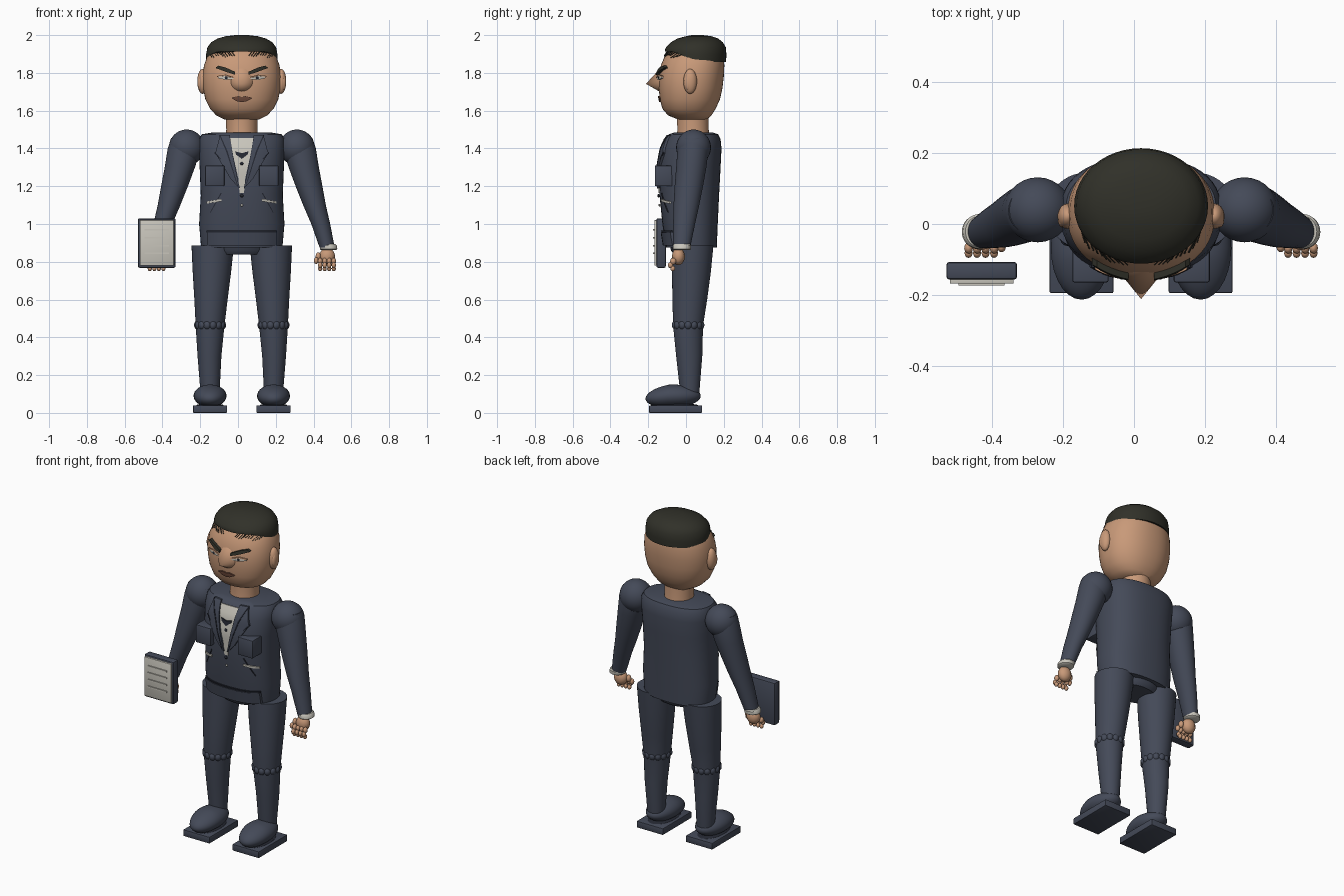
import bpy, bmesh, math, random
from mathutils import Vector, Matrix

if "Cube" in bpy.data.objects:
    bpy.data.objects.remove(bpy.data.objects["Cube"])

random.seed(4)
C = 0.02  # body centre line in x


def mat(name, r, g, b):
    m = bpy.data.materials.new(name)
    m.diffuse_color = (r, g, b, 1)
    m.use_nodes = True
    m.node_tree.nodes["Principled BSDF"].inputs["Base Color"].default_value = m.diffuse_color
    return m


NAVY = mat("navy_cloth", 0.058, 0.068, 0.098)
DARK = mat("dark_trim", 0.018, 0.021, 0.032)
SKIN = mat("skin", 0.58, 0.32, 0.19)
HAIR = mat("dark_hair", 0.03, 0.03, 0.022)
LIGHT = mat("off_white", 0.58, 0.56, 0.50)
LIP = mat("lip_brown", 0.16, 0.07, 0.045)


def finish(name, bm, m, angle=40):
    bmesh.ops.recalc_face_normals(bm, faces=bm.faces)
    me = bpy.data.meshes.new(name)
    bm.to_mesh(me)
    bm.free()
    me.materials.append(m)
    ob = bpy.data.objects.new(name, me)
    bpy.context.collection.objects.link(ob)
    bpy.context.view_layer.objects.active = ob
    ob.select_set(True)
    bpy.ops.object.shade_smooth_by_angle(angle=math.radians(angle))
    ob.select_set(False)
    return ob


def loft(name, rings, m, n=40, e=2.0, warp=None):
    """Stack of superellipse rings: (z, centre x, half width, front y, back y)."""
    bm, loops = bmesh.new(), []
    for z, cx, rx, yf, yb in rings:
        loop = []
        for i in range(n):
            t = 2 * math.pi * i / n
            c, s = math.cos(t), math.sin(t)
            p = Vector((cx + rx * math.copysign(abs(c) ** (2 / e), c),
                        (yf + yb) / 2 + (yb - yf) / 2 * math.copysign(abs(s) ** (2 / e), s), z))
            loop.append(bm.verts.new(warp(p) if warp else p))
        loops.append(loop)
    for a, b in zip(loops, loops[1:]):
        for i in range(n):
            bm.faces.new((a[i], a[(i + 1) % n], b[(i + 1) % n], b[i]))
    bm.faces.new(loops[0])
    bm.faces.new(loops[-1])
    return finish(name, bm, m)


def balls(name, items, m, seg=16):
    """Ellipsoids: (centre, radii)."""
    bm = bmesh.new()
    for p, r in items:
        bmesh.ops.create_uvsphere(bm, u_segments=seg, v_segments=seg * 3 // 4, radius=1,
                                  matrix=Matrix.Translation(p) @ Matrix.Diagonal((*r, 1)))
    return finish(name, bm, m)


def box(name, x, y, z, m, bevel=0.006):
    bm = bmesh.new()
    mid = [(a[0] + a[1]) / 2 for a in (x, y, z)]
    size = [a[1] - a[0] for a in (x, y, z)]
    bmesh.ops.create_cube(bm, size=1, matrix=Matrix.Translation(mid) @ Matrix.Diagonal((*size, 1)))
    if bevel:
        bmesh.ops.bevel(bm, geom=bm.edges[:], offset=bevel, segments=2, affect='EDGES', profile=0.5)
    return finish(name, bm, m)


def front(rings, e, x, z):
    """Front surface y of a loft at (x, z)."""
    z = min(max(z, rings[0][0]), rings[-1][0])
    for a, b in zip(rings, rings[1:]):
        if a[0] <= z <= b[0]:
            t = (z - a[0]) / (b[0] - a[0])
            _, cx, rx, yf, yb = [p + (q - p) * t for p, q in zip(a, b)]
            u = min(abs(x - cx) / rx, 0.99)
            return (yf + yb) / 2 - (yb - yf) / 2 * (1 - u ** e) ** (1 / e)


def patch(name, A, B, m, surf, lift=0.004, side=1, thick=0.008, step=5):
    """Thin plate lying on a surface between two (x, z) polylines; x from centre line."""
    def dense(P):
        return [Vector(p).lerp(Vector(q), k / step) for p, q in zip(P, P[1:]) for k in range(step)] + [Vector(P[-1])]
    bm, grid = bmesh.new(), []
    for a, b in zip(dense(A), dense(B)):
        row = []
        for k in range(step + 1):
            p = a.lerp(b, k / step)
            x = C + side * p.x
            row.append((x, front(*surf, x, p.y), p.y))
        grid.append([[bm.verts.new((x, y - d, z)) for x, y, z in row] for d in (lift, lift - thick)])
    rows, last = len(grid), step
    for L in (0, 1):
        for i in range(rows - 1):
            for k in range(last):
                bm.faces.new((grid[i][L][k], grid[i][L][k + 1], grid[i + 1][L][k + 1], grid[i + 1][L][k]))
    rim = ([(i, 0) for i in range(rows)] + [(rows - 1, k) for k in range(1, last + 1)]
           + [(i, last) for i in range(rows - 2, -1, -1)] + [(0, k) for k in range(last - 1, 0, -1)])
    for (i, k), (j, l) in zip(rim, rim[1:] + rim[:1]):
        bm.faces.new((grid[i][0][k], grid[j][0][l], grid[j][1][l], grid[i][1][k]))
    return finish(name, bm, m)


# Jacket body, pelvis and neck
T = [(0.875, C, .215, -.105, .163), (1.0, C, .226, -.125, .168), (1.15, C, .217, -.14, .175),
     (1.3, C, .223, -.145, .183), (1.4, C, .228, -.13, .188), (1.45, C, .225, -.108, .183),
     (1.475, C, .212, -.09, .17), (1.485, C, .15, -.06, .14)]
TORSO = (T, 2.4)
loft("jacket_body", T, NAVY, 48, 2.4)
loft("pelvis", [(.838, C, .13, -.06, .12), (.86, C, .142, -.08, .14), (.92, C, .15, -.09, .15)], NAVY)
loft("neck", [(1.46, C, .085, -.05, .125), (1.5, C, .082, -.045, .12), (1.58, C, .085, -.05, .12)], SKIN)

# Shirt front, tie knot, buttons and jacket hem
patch("shirt_front", [(-.062, 1.455), (-.045, 1.36), (-.018, 1.24), (-.012, 1.165)],
      [(.062, 1.455), (.045, 1.36), (.018, 1.24), (.012, 1.165)], LIGHT, TORSO)
patch("tie_knot", [(-.036, 1.385), (0, 1.375), (.036, 1.385)], [(-.03, 1.367), (0, 1.345), (.03, 1.367)],
      DARK, TORSO, .01)
balls("buttons", [((C, front(*TORSO, C, z) - .006, z), (.009, .006, .009)) for z in (1.32, 1.15)], DARK, 10)
balls("lower_button", [((C, front(*TORSO, C, 1.1) - .006, 1.1), (.007, .005, .007))], LIGHT, 10)
patch("belt_trim", [(-.187, .965), (.187, .965)], [(-.187, .955), (.187, .955)], DARK, TORSO, .012, step=12)
patch("belt_panel", [(-.185, .956), (.185, .956)], [(-.185, .885), (.185, .885)], NAVY, TORSO, .016, thick=.03, step=12)

for s, side in ((-1, "right"), (1, "left")):
    # Lapels with a dark edge, pockets and seams
    inner = [(.064, 1.472), (.046, 1.36), (.018, 1.22), (.01, 1.19)]
    patch(side + "_lapel", inner, [(.115, 1.472), (.14, 1.375), (.06, 1.24), (.012, 1.188)], NAVY, TORSO, .012, s, .012)
    patch(side + "_lapel_edge", [(.113, 1.47), (.075, 1.385), (.02, 1.2)],
          [(.119, 1.47), (.082, 1.382), (.022, 1.198)], DARK, TORSO, .015, s)
    patch(side + "_lapel_notch", [(.14, 1.38), (.11, 1.345)], [(.145, 1.376), (.115, 1.341)], DARK, TORSO, .014, s)
    x0, x1 = sorted((C + s * .092, C + s * .194))
    box(side + "_chest_pocket", (x0, x1), (-.165, -.07), (1.2, 1.31), NAVY)
    patch(side + "_pocket_welt", [(.108, 1.133), (.186, 1.119)], [(.108, 1.12), (.186, 1.108)], LIGHT, TORSO, .008, s)
    patch(side + "_jacket_dart", [(.105, 1.165), (.165, 1.06)], [(.112, 1.165), (.169, 1.06)], DARK, TORSO, .004, s)

    # Shoulder, sleeve and cuff
    def X(d): return C + s * d
    balls(side + "_shoulder", [((X(.292), .04, 1.405), (.094, .092, .095))], NAVY, 28)
    loft(side + "_sleeve", [(.875, X(.452), .040, -.068, .022), (1.0, X(.418), .050, -.068, .048),
                            (1.1, X(.385), .060, -.066, .07), (1.2, X(.356), .071, -.06, .09),
                            (1.3, X(.328), .080, -.052, .108), (1.4, X(.304), .088, -.045, .12),
                            (1.455, X(.292), .082, -.035, .112)], NAVY)
    loft(side + "_cuff", [(.862, X(.46), .040, -.064, .02), (.867, X(.46), .046, -.07, .026),
                          (.886, X(.457), .046, -.07, .028), (.893, X(.456), .040, -.064, .022)], LIGHT)

    # Hand with curled fingers and thumb
    parts = [((X(.452), -.04, .828), (.042, .034, .046))]
    for k in range(4):
        fx = X(.415 + .024 * k)
        parts += [((fx, -.068, .803), (.0125, .016, .018)), ((fx, -.082, .782), (.0115, .014, .016)),
                  ((fx, -.07, .764), (.011, .013, .014))]
    parts += [((X(.405), -.05, .828), (.014, .016, .022)), ((X(.394), -.066, .806), (.012, .014, .018))]
    balls(side + "_hand", parts, SKIN, 12)

    # Trouser leg, knee gathers, shoe and sole
    loft(side + "_leg", [(.10, X(.168), .050, -.03, .07), (.3, X(.171), .063, -.052, .086),
                         (.46, X(.168), .076, -.068, .09), (.6, X(.163), .088, -.072, .112),
                         (.75, X(.158), .102, -.074, .132), (.885, X(.154), .112, -.072, .145)], NAVY)
    gathers = []
    for k in range(14):
        t = 2 * math.pi * k / 14
        gathers.append(((X(.168) + .064 * math.cos(t), .011 + .067 * math.sin(t), .465), (.021, .021, .025)))
    balls(side + "_knee_gathers", gathers, NAVY, 12)
    shoe = balls(side + "_shoe", [((X(.168), -.068, .09), (.087, .146, .06))], NAVY, 28)
    for v in shoe.data.vertices:  # toe slightly lower than the heel
        v.co.z -= max(0, -.09 - v.co.y) * .12
    box(side + "_sole", (X(.168) - .09, X(.168) + .09), (-.195, .085), (0, .04), NAVY, .004)
    patch_z = [((X(.168), -.06, .04), (.072, .125, .01))]
    balls(side + "_shoe_welt", patch_z, DARK, 24)

# Head and nose
H = [(1.553, C, .09, -.04, .11), (1.575, C, .135, -.095, .135), (1.61, C, .168, -.125, .157),
     (1.66, C, .193, -.138, .18), (1.72, C, .205, -.145, .193), (1.78, C, .208, -.145, .2),
     (1.84, C, .2, -.133, .203), (1.9, C, .178, -.108, .195), (1.93, C, .15, -.08, .18)]
HEAD = (H, 2.2)
loft("head", H, SKIN, 48, 2.2)
bm = bmesh.new()
tip = bm.verts.new((C, -.212, 1.742))
base = []
for k in range(16):
    t = 2 * math.pi * k / 16
    x, z = C + .062 * math.cos(t), 1.755 + (.075 if math.sin(t) > 0 else .055) * math.sin(t)
    base.append(bm.verts.new((x, front(*HEAD, x, z) + .004, z)))
for k in range(16):
    bm.faces.new((base[k], base[(k + 1) % 16], tip))
finish("nose", bm, SKIN, 60)

# Mouth
patch("mouth", [(-.054, 1.668), (-.02, 1.677), (0, 1.672), (.02, 1.677), (.054, 1.668)],
      [(-.052, 1.664), (-.025, 1.65), (0, 1.645), (.025, 1.65), (.052, 1.664)], LIP, HEAD, .008)

# Hair cap, hairline rising towards the forehead
def hairline(p):
    if p.z < 1.93:
        p.z += min(1, max(0, .06 - p.y) / .13) * .055 * (1.93 - p.z) / .072
    return p


loft("hair_cap", [(1.858, C, .188, -.112, .212), (1.895, C, .189, -.112, .214), (1.935, C, .182, -.106, .211),
                  (1.962, C, .162, -.08, .195), (1.982, C, .128, -.045, .17), (1.994, C, .085, 0, .135),
                  (2.0, C, .035, .03, .09)], HAIR, 48, 2.0, hairline)

for s, side in ((-1, "right"), (1, "left")):
    # Ear, eye and eyebrow
    balls(side + "_ear", [((C + s * .208, .022, 1.755), (.028, .036, .066)),
                          ((C + s * .222, .012, 1.75), (.013, .022, .042))], SKIN, 18)
    patch(side + "_eye", [(.045, 1.772), (.085, 1.784), (.125, 1.779)], [(.045, 1.767), (.085, 1.763), (.125, 1.772)],
          LIGHT, HEAD, .012, s)
    patch(side + "_eyelid", [(.038, 1.777), (.085, 1.791), (.13, 1.784)], [(.04, 1.772), (.085, 1.785), (.13, 1.778)],
          SKIN, HEAD, .015, s)
    balls(side + "_pupil", [((C + s * .082, front(*HEAD, C + s * .082, 1.774) - .011, 1.774), (.009, .004, .008))], DARK, 10)
    patch(side + "_eyebrow", [(.036, 1.806), (.085, 1.828), (.125, 1.838), (.138, 1.828)],
          [(.036, 1.79), (.085, 1.806), (.122, 1.82), (.136, 1.824)], HAIR, HEAD, .018, s, .02)
    # Loose fringe strands
    cu = bpy.data.curves.new(side + "_fringe", 'CURVE')
    cu.dimensions, cu.bevel_depth, cu.bevel_resolution = '3D', .0022, 0
    for k in range(11):
        d = .05 + .012 * k
        z = 1.895 - .1 * (d - .05) + random.uniform(-.008, .008)
        sp = cu.splines.new('POLY')
        sp.points.add(2)
        for q, (dx, dz, dy) in enumerate(((0, .05, .0), (.006, .025, .012), (-.012, 0, .006))):
            x = C + s * (d + dx)
            sp.points[q].co = (x, front(*HEAD, x, z + dz) - dy, z + dz, 1)
    cu.materials.append(HAIR)
    bpy.context.collection.objects.link(bpy.data.objects.new(side + "_fringe", cu))

# Notebook held in front of the right hand
box("notebook_cover", (-.53, -.33), (-.157, -.107), (.768, 1.03), NAVY, .009)
box("notebook_page", (-.52, -.34), (-.168, -.15), (.78, 1.02), LIGHT, .002)
for k in range(4):
    z = .84 + .042 * k
    box("page_line_%d" % (k + 1), (-.495, -.365), (-.174, -.166), (z, z + .008), LIGHT, 0)
